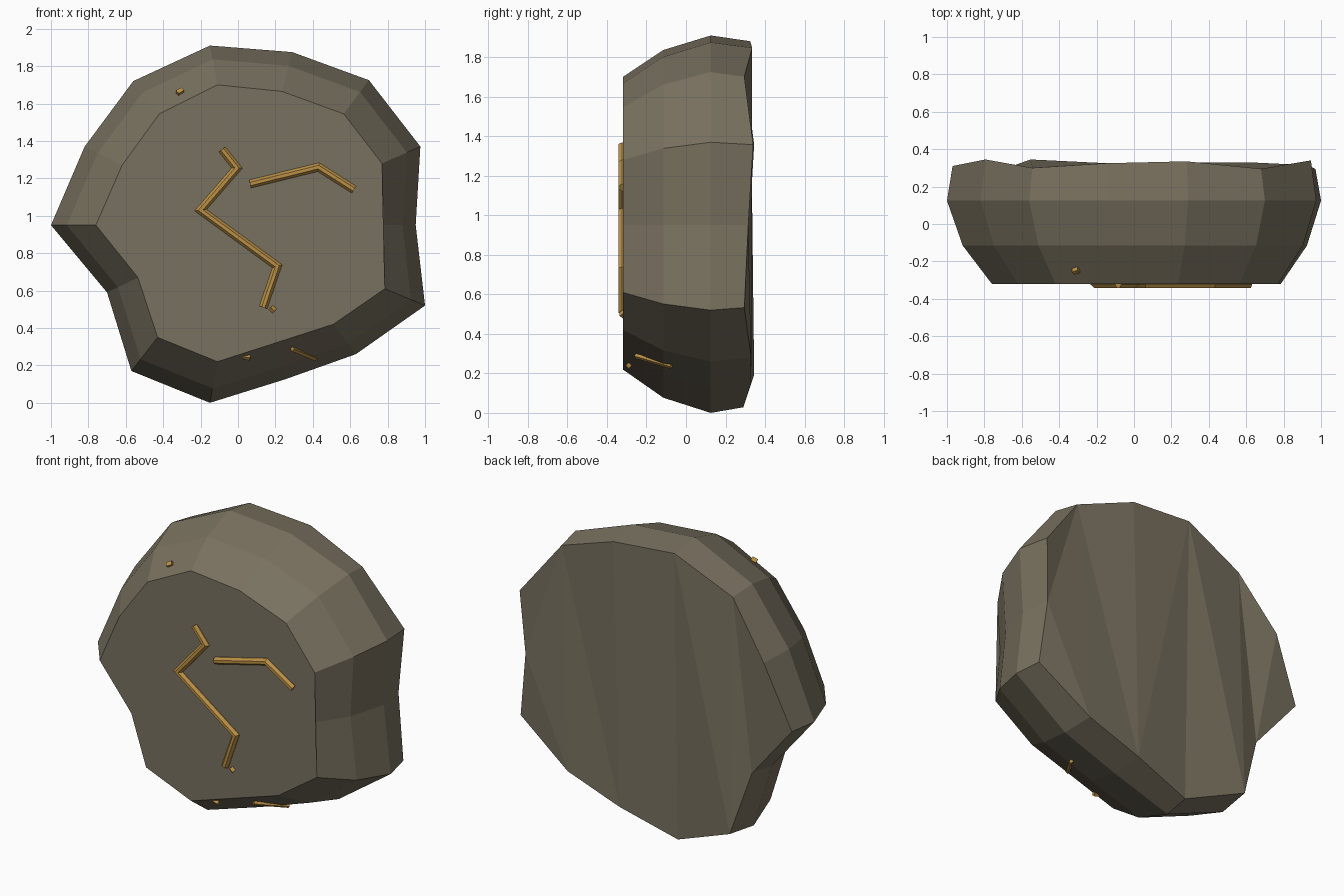
import bpy, bmesh
from mathutils import Vector

if "Cube" in bpy.data.objects:
    bpy.data.objects.remove(bpy.data.objects["Cube"])


def material(name, rgb):
    m = bpy.data.materials.new(name)
    m.diffuse_color = (*rgb, 1)
    m.use_nodes = True
    m.node_tree.nodes["Principled BSDF"].inputs["Base Color"].default_value = m.diffuse_color
    return m


STONE = material("brown_stone", (0.19, 0.165, 0.115))
GOLD = material("gold_ore", (0.50, 0.28, 0.06))


def make_object(name, bm, mat):
    bmesh.ops.recalc_face_normals(bm, faces=bm.faces)
    me = bpy.data.meshes.new(name)
    bm.to_mesh(me)
    bm.free()
    me.materials.append(mat)
    ob = bpy.data.objects.new(name, me)
    bpy.context.collection.objects.link(ob)
    return ob


def loft(bm, rings):
    """Skin closed rings of points and cap both ends."""
    rows = [[bm.verts.new(p) for p in ring] for ring in rings]
    n = len(rows[0])
    for a, b in zip(rows, rows[1:]):
        for i in range(n):
            j = (i + 1) % n
            bm.faces.new((a[i], a[j], b[j], b[i]))
    bm.faces.new(rows[0])
    bm.faces.new(rows[-1])


# Boulder: widest outline, flat front outline and uneven back depth
outer = [(-1, .95), (-.82, 1.37), (-.56, 1.72), (-.15, 1.91), (.29, 1.875),
         (.70, 1.725), (.975, 1.37), (.95, .95), (1, .52), (.63, .26),
         (.25, .125), (-.15, 0), (-.57, .17), (-.70, .59)]
front = [(-.76, .95), (-.62, 1.27), (-.42, 1.545), (-.11, 1.70), (.235, 1.665),
         (.565, 1.545), (.77, 1.28), (.75, .95), (.785, .61), (.51, .42),
         (.20, .32), (-.11, .22), (-.43, .35), (-.535, .67)]
back_y = [.31, .345, .30, .325, .335, .295, .34, .315, .295, .33, .33, .29, .345, .30]

ring_front = [(x, -.32, z) for x, z in front]
ring_bevel = [(f[0] + (o[0] - f[0]) * .65, -.115, f[1] + (o[1] - f[1]) * .65)
              for f, o in zip(front, outer)]
ring_outer = [(x, .125, z) for x, z in outer]
ring_back = [(x * .97, y, .95 + (z - .95) * .97) for (x, z), y in zip(outer, back_y)]
bm = bmesh.new()
loft(bm, [ring_front, ring_bevel, ring_outer, ring_back])
bmesh.ops.triangulate(bm, faces=[f for f in bm.faces if len(f.verts) > 4])
make_object("boulder", bm, STONE)


# Ore veins: raised mitred strips following a path on the front face
def vein(name, path, half=.022):
    pts = [Vector(p) for p in path]
    rings = []
    for i, p in enumerate(pts):
        d0 = (p - pts[i - 1]).normalized() if i else (pts[1] - p).normalized()
        d1 = (pts[i + 1] - p).normalized() if i + 1 < len(pts) else d0
        n0, n1 = Vector((-d0.y, d0.x)), Vector((-d1.y, d1.x))
        n = (n0 + n1).normalized()
        n /= n.dot(n0)
        section = [(half, -.31), (half, -.324), (half * .4, -.342),
                   (-half * .4, -.342), (-half, -.324), (-half, -.31)]
        rings.append([(p.x + n.x * s, y, p.y + n.y * s) for s, y in section])
    bm = bmesh.new()
    loft(bm, rings)
    make_object(name, bm, GOLD)


vein("long_vein", [(-.085, 1.355), (-.005, 1.255), (-.20, 1.03), (.21, .73), (.135, .51)])
vein("short_vein", [(.065, 1.17), (.43, 1.26), (.62, 1.14)])


# Small ore slivers poking out of the bevelled rim
def sliver(name, a, b, r):
    a, b = Vector(a), Vector(b)
    q = (b - a).to_track_quat('Z', 'Y')
    corners = [(r, 0, 0), (0, r, 0), (-r, 0, 0), (0, -r, 0)]
    bm = bmesh.new()
    loft(bm, [[p + q @ Vector(c) for c in corners] for p in (a, b)])
    make_object(name, bm, GOLD)


sliver("lower_sliver", (.29, -.255, .288), (.415, -.075, .235), .013)
sliver("upper_nugget", (-.325, -.255, 1.655), (-.295, -.245, 1.67), .018)
sliver("bottom_nugget", (.03, -.285, .247), (.065, -.29, .24), .015)
sliver("front_nugget", (.175, -.32, .51), (.195, -.32, .49), .016)
